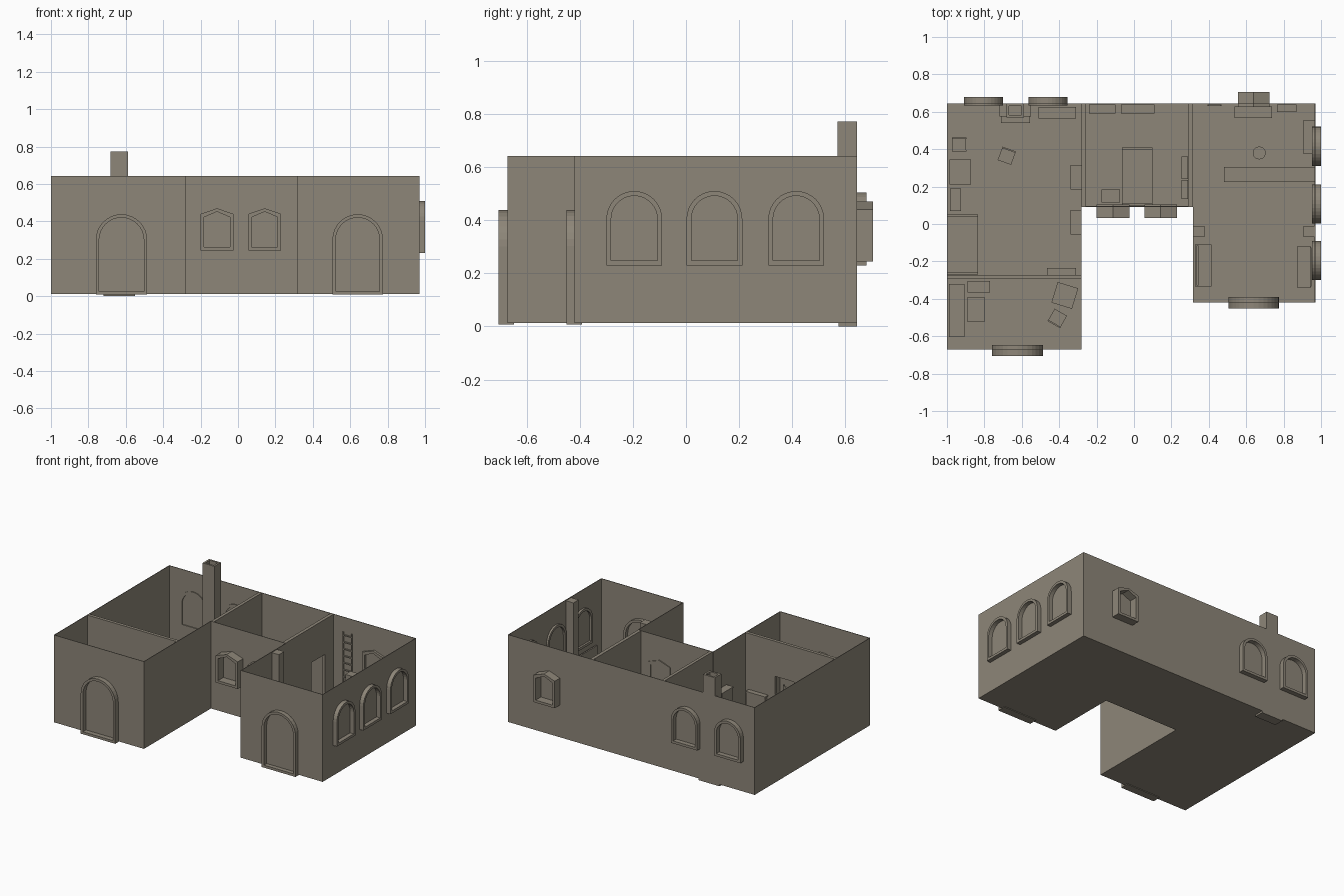
import bpy, bmesh, math
from mathutils import Matrix, Vector

if "Cube" in bpy.data.objects:
    bpy.data.objects.remove(bpy.data.objects["Cube"])

stone = bpy.data.materials.new("grey_brown_stone")
stone.diffuse_color = (0.27, 0.24, 0.19, 1)
stone.use_nodes = True
stone.node_tree.nodes["Principled BSDF"].inputs["Base Color"].default_value = stone.diffuse_color
F, T, W = 0.013, 0.643, 0.004      # floor level, wall top, skin thickness


def finish(name, bm):
    bmesh.ops.recalc_face_normals(bm, faces=bm.faces)
    me = bpy.data.meshes.new(name)
    bm.to_mesh(me)
    bm.free()
    me.materials.append(stone)
    ob = bpy.data.objects.new(name, me)
    bpy.context.collection.objects.link(ob)
    return ob


def boxes(name, items, loc=(0, 0), rot=0):
    """items: (x0, x1, y0, y1, z0, z1), joined in one object"""
    bm = bmesh.new()
    for x0, x1, y0, y1, z0, z1 in items:
        m = Matrix.Translation(((x0 + x1) / 2, (y0 + y1) / 2, (z0 + z1) / 2))
        m = m @ Matrix.Diagonal((x1 - x0, y1 - y0, z1 - z0, 1))
        bmesh.ops.create_cube(bm, size=1, matrix=m)
    ob = finish(name, bm)
    ob.location = (loc[0], loc[1], 0)
    ob.rotation_euler.z = math.radians(rot)
    return ob


def outline(w, z0, z1, arch):
    h = w / 2
    if arch:
        top = [(h * math.cos(i * math.pi / 16), z1 - h + h * math.sin(i * math.pi / 16)) for i in range(17)]
    else:
        top = [(h, z1 - 0.03), (0, z1), (-h, z1 - 0.03)]
    return [(-h, z0), (h, z0)] + top


def frame(name, w, z0, z1, depth, loc, rot=0, arch=True, t=0.018):
    """closed window or door surround, extruded along its local y"""
    a, b = outline(w, z0, z1, arch), outline(w - 2 * t, z0 + t, z1 - t, arch)
    bm = bmesh.new()
    rings = [[bm.verts.new((x, y, z)) for x, z in p]
             for p, y in ((a, -depth / 2), (b, -depth / 2), (b, depth / 2), (a, depth / 2))]
    n = len(a)
    for k in range(4):
        r, s = rings[k], rings[(k + 1) % 4]
        for i in range(n):
            j = (i + 1) % n
            bm.faces.new((r[i], r[j], s[j], s[i]))
    ob = finish(name, bm)
    ob.location = (loc[0], loc[1], 0)
    ob.rotation_euler.z = math.radians(rot)


# floors and thin outer walls
boxes("floor", [(-1, -.28, -.672, .645, F, F + W), (-.28, .315, .092, .645, F, F + W),
                (.315, .97, -.42, .645, F, F + W)])
boxes("outer_walls", [
    (-1, -1 + W, -.672, .645, F, T), (-1, .97, .645 - W, .645, F, T),
    (.97 - W, .97, -.42, .645, F, T), (-1, -.28, -.672, -.672 + W, F, T),
    (-.28 - W, -.28, -.672, .092, F, T), (-.28, .315, .092, .092 + W, F, T),
    (.315, .315 + W, -.42, .092, F, T), (.315, .97, -.42, -.42 + W, F, T)])

# partitions with doorways
for name, x0, x1 in (("left_partition", -.28, -.258), ("right_partition", .291, .315)):
    boxes(name, [(x0, x1, .092, .39, F, T), (x0, x1, .54, .645, F, T), (x0, x1, .39, .54, .39, T)])
boxes("front_partition", [(-1, -.67, -.295, -.272, F, T), (-.52, -.28, -.295, -.272, F, T),
                          (-.67, -.52, -.295, -.272, .39, T)])

# door and window surrounds
frame("left_door", .275, F - .005, .438, .06, (-.623, -.677))
frame("right_door", .27, F - .005, .438, .06, (.64, -.421))
for x in (-.805, -.46):
    frame("back_window", .21, .23, .505, .045, (x, .657))
for y in (.415, .107, -.195):
    frame("side_window", .21, .23, .51, .048, (.976, y), 90)
for x in (-.112, .143):
    frame("middle_window", .175, .245, .47, .072, (x, .067), arch=False)
frame("gable_window", .17, .245, .47, .08, (.64, .665), arch=False)

# fireplace, open chimney and hearth
boxes("fireplace", [(-.72, -.685, .575, .645, 0, .2), (-.585, -.55, .575, .645, 0, .2),
                    (-.72, -.55, .575, .645, .16, .22), (-.71, -.555, .54, .575, F, .03),
                    (-.72, -.55, .575, .645, 0, .02)])
t = .014
boxes("chimney", [(-.682, -.682 + t, .57, .645, .2, .773), (-.588 - t, -.588, .57, .645, .2, .773),
                  (-.682, -.588, .57, .57 + t, .2, .773), (-.682, -.588, .645 - t, .645, .2, .773)])

# full-height posts in the right wing
for x in (.316, .906):
    boxes("post", [(x, x + .06, -.07, -.01, F, T - .005)])


# furniture helpers
def table(name, x, y, w, d, h=.15, rot=0):
    a, b, l = w / 2, d / 2, .012
    legs = [(sx * (a - l) - l / 2, sx * (a - l) + l / 2, sy * (b - l) - l / 2, sy * (b - l) + l / 2, F, F + h)
            for sx in (-1, 1) for sy in (-1, 1)]
    boxes(name, [(-a, a, -b, b, F + h - .014, F + h)] + legs, (x, y), rot)


def chair(x, y, rot):
    l, s = .009, .034
    legs = [(sx * s - l / 2, sx * s + l / 2, sy * s - l / 2, sy * s + l / 2, F, .19 if sy > 0 else .1)
            for sx in (-1, 1) for sy in (-1, 1)]
    boxes("chair", legs + [(-.038, .038, -.038, .038, .095, .105),
                           (-s, s, s - .004, s + .004, .16, .185),
                           (-s, s, s - .004, s + .004, .125, .14)], (x, y), rot)


def shelf(name, x0, x1, y0, y1, h):
    """cabinet body with a thin top board"""
    boxes(name, [(x0 + .004, x1 - .004, y0 + .004, y1 - .004, F, h - .01), (x0, x1, y0, y1, h - .01, h)])


def bed(x0, x1, y0, y1):
    boxes("bed", [(x0, x1, y0, y1, F + .02, .1), (x0, x1, y1 - .012, y1, F, .15), (x0, x1, y0, y0 + .012, F, .12)])


# left wing
chair(-.935, .425, 0)
chair(-.68, .365, -20)
table("kitchen_table", -.928, .278, .115, .135)
boxes("chest", [(-.985, -.925, .07, .19, F, .09)])
bed(-.998, -.835, -.27, .05)
table("bench", -.41, .595, .2, .06, .09)
shelf("cabinet", -.34, -.282, .185, .315, .35)
shelf("cabinet", -.34, -.282, -.055, .075, .35)
shelf("sideboard", -.465, -.31, -.272, -.236, .24)

# front room
shelf("long_shelf", -.99, -.905, -.605, -.32, .2)
boxes("crates", [(-.89, -.77, -.365, -.305, F, .1), (-.89, -.8, -.525, -.39, F, .1)])
table("work_table", -.37, -.382, .115, .115, .15, -17)
chair(-.41, -.505, 150)

# middle room
shelf("wardrobe", -.24, -.1, .59, .64, .3)
shelf("dresser", -.07, .11, .59, .64, .2)
bed(-.065, .1, .1, .41)
boxes("bedside_chest", [(-.175, -.075, .115, .185, F, .09)])
shelf("small_cabinet", .255, .29, .24, .36, .2)
shelf("small_cabinet", .255, .29, .135, .235, .2)

# right wing
boxes("counter", [(.49, .966, .235, .295, F, .17), (.48, .966, .225, .305, .17, .185)])
shelf("wall_shelf", .905, .965, .375, .555, .25)
table("back_bench", .637, .597, .2, .06, .1)
shelf("back_cabinet", .765, .868, .6, .64, .2)
table("side_bench", .37, -.222, .09, .225, .1)
table("side_bench", .91, -.23, .075, .22, .1)
boxes("bench_back", [(.335, .345, -.33, -.115, F, .2), (.94, .95, -.335, -.125, F, .2)])

# three-legged stool
bm = bmesh.new()
bmesh.ops.create_cone(bm, segments=12, radius1=.035, radius2=.035, depth=.012, cap_ends=True,
                      matrix=Matrix.Translation((.67, .38, .11)))
for i in range(3):
    a = i * math.tau / 3
    bmesh.ops.create_cone(bm, segments=6, radius1=.005, radius2=.005, depth=.093, cap_ends=True,
                          matrix=Matrix.Translation((.67 + .025 * math.cos(a), .38 + .025 * math.sin(a), .06)))
finish("stool", bm)

# ladder on the back wall
boxes("ladder", [(.392, .4, .63, .64, F, .54), (.46, .468, .63, .64, F, .54)] +
      [(.392, .468, .631, .639, F + .05 * i, F + .05 * i + .008) for i in range(1, 11)])
